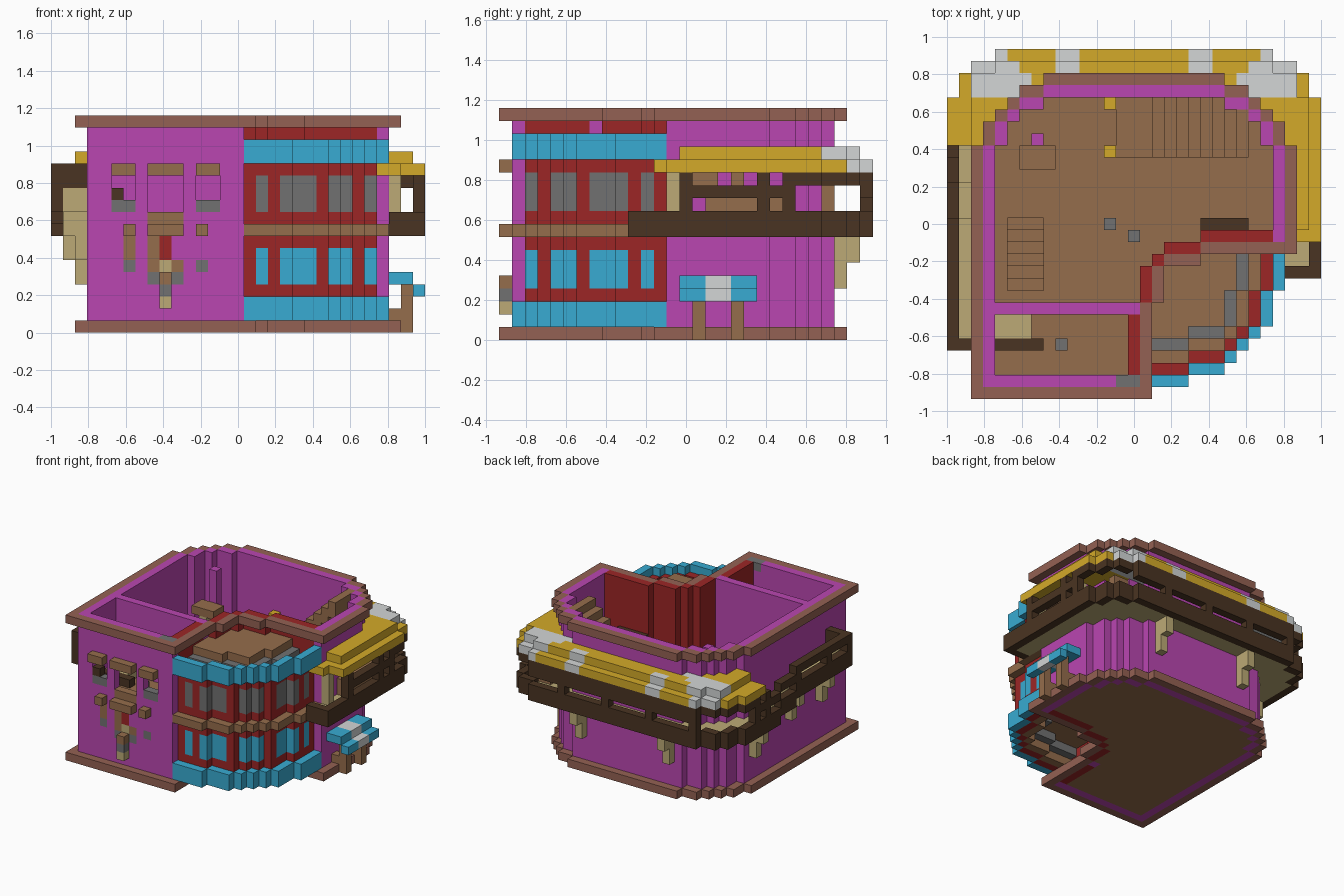
import bpy
import bmesh

U = 2 / 31                       # size of one block
OX, OY = -1.0, -29 * U / 2

default = bpy.data.objects.get("Cube")
if default:
    bpy.data.objects.remove(default, do_unlink=True)

PALETTE = {
    "magenta_wall": (186, 70, 177), "rose_trim": (148, 97, 83),
    "brown_wood": (149, 109, 76), "dark_wood": (74, 52, 34),
    "tan_wood": (188, 170, 118), "blue_paint": (56, 171, 210),
    "red_paint": (156, 38, 38), "gold_tile": (212, 170, 41),
    "grey_stone": (113, 113, 113), "pale_tile": (211, 214, 214),
}
NAMES = list(PALETTE)
MATS = []
for label, rgb in PALETTE.items():
    col = [((c / 255 + 0.055) / 1.055) ** 2.4 for c in rgb] + [1]
    mat = bpy.data.materials.new(label)
    mat.use_nodes = True
    mat.diffuse_color = col
    mat.node_tree.nodes["Principled BSDF"].inputs["Base Color"].default_value = col
    MATS.append(mat)

STEPS = [(1, 0, 0), (-1, 0, 0), (0, 1, 0), (0, -1, 0), (0, 0, 1), (0, 0, -1)]


def box(x0, x1, y0, y1, z0, z1):
    return {(x, y, z) for x in range(x0, x1 + 1)
            for y in range(y0, y1 + 1) for z in range(z0, z1 + 1)}


def rise(plan, z0, z1):
    return {(x, y, z) for x, y in plan for z in range(z0, z1 + 1)}


def near(c):
    return [(c[0] + s[0], c[1] + s[1]) for s in STEPS[:4]]


def shrink(plan):
    return {c for c in plan if all(n in plan for n in near(c))}


def build(name, *layers):
    """Make one mesh from (colour, cells) layers; later layers repaint earlier ones."""
    cells = {c: NAMES.index(colour) for colour, group in layers for c in group}
    bm = bmesh.new()
    cache = {}

    def vert(p):
        if p not in cache:
            cache[p] = bm.verts.new((OX + p[0] * U, OY + p[1] * U, p[2] * U))
        return cache[p]

    for c, m in cells.items():
        for s in STEPS:
            if tuple(a + b for a, b in zip(c, s)) in cells:
                continue
            ax = next(i for i in range(3) if s[i])
            b, d = (ax + 1) % 3, (ax + 2) % 3
            loop = []
            for p, q in ((0, 0), (1, 0), (1, 1), (0, 1)):
                v = list(c)
                v[ax] += s[ax] > 0
                v[b] += p
                v[d] += q
                loop.append(vert(tuple(v)))
            face = bm.faces.new(loop if s[ax] > 0 else loop[::-1])
            face.material_index = m
    mesh = bpy.data.meshes.new(name)
    bm.to_mesh(mesh)
    bm.free()
    for mat in MATS:
        mesh.materials.append(mat)
    bpy.context.collection.objects.link(bpy.data.objects.new(name, mesh))


# House footprint: rounded back corners, notch for the bay at front right
LEFT = {26: 8, 25: 6, 24: 5, 23: 4, 22: 3, 21: 3}


def right_end(y):
    if y > 11:
        return 30 - LEFT.get(y, 2)
    return 20 if y == 11 else 17 if y > 7 else 16


outer = {(x, y) for y in range(27) for x in range(LEFT.get(y, 2), right_end(y) + 1)}
body = shrink(outer)
room = shrink(body)
ring = body - room
notch = {(x, y) for x, y in ring if (x == 15 and 2 <= y <= 6)
         or (16 <= x <= 26 and 8 <= y <= 13)}
for label, z in (("base_trim", 0), ("roof_trim", 17)):
    build(label, ("rose_trim", rise(outer - body, z, z)))

# Front openings, and the frames set into them
openings = set()
for x0, x1 in ((5, 6), (8, 10), (12, 13)):
    openings |= box(x0, x1, 1, 1, 10, 12)
frames = box(8, 10, 1, 1, 9, 9) | box(8, 8, 1, 1, 5, 7) | box(10, 10, 1, 1, 5, 5) \
    | box(6, 6, 1, 1, 6, 7)
sills = box(5, 6, 1, 1, 10, 10) | box(12, 13, 1, 1, 10, 10) | box(6, 6, 1, 1, 5, 5) \
    | box(12, 12, 1, 1, 5, 5) | box(8, 8, 1, 1, 4, 4) | box(10, 10, 1, 1, 4, 4)
door = box(9, 9, 1, 1, 6, 7)
step = box(9, 9, 1, 1, 5, 5)
build("window_frames", ("brown_wood", frames))
build("window_sills", ("grey_stone", sills), ("dark_wood", box(5, 5, 1, 1, 11, 11)))
build("front_door", ("red_paint", door), ("tan_wood", step))

# Lintels and lantern standing out from the front
lintels = box(5, 6, 0, 0, 13, 13) | box(8, 10, 0, 0, 13, 13) | box(12, 13, 0, 0, 13, 13)
for x0, x1 in ((6, 6), (8, 10), (12, 12)):
    lintels |= box(x0, x1, 0, 0, 8, 8)
build("window_lintels", ("brown_wood", lintels))
build("front_lantern", ("brown_wood", box(9, 9, 0, 0, 4, 4)),
      ("grey_stone", box(9, 9, 0, 0, 3, 3)), ("tan_wood", box(9, 9, 0, 0, 2, 2)))

# Walls and floors
build("walls", ("magenta_wall", rise(ring, 0, 17) - openings - frames - sills - door - step),
      ("red_paint", rise(notch, 0, 17)), ("grey_stone", box(14, 15, 1, 1, 17, 17)))
build("dividing_wall", ("magenta_wall", box(4, 14, 7, 7, 1, 17)))
build("ground_floor", ("brown_wood", rise(room, 0, 0)))
stairwell = box(5, 7, 9, 14, 8, 8)
build("upper_floor", ("brown_wood", rise({c for c in room if c[1] != 7}, 8, 8) - stairwell))

# Curved bay: stepped arc given as runs of blocks (x0, x1, y0, y1)
RUNS = [(16, 19, 1, 1), (20, 22, 2, 2), (23, 23, 3, 3), (24, 24, 4, 4),
        (25, 25, 5, 5), (26, 26, 6, 8), (27, 27, 9, 12)]
band = {(x, y) for a, b, c, d in RUNS for x in range(a, b + 1) for y in range(c, d + 1)}
inside = {(x, y) for x in range(16, 27) for y in range(2, 13)
          if (x, y) not in body and (x, y) not in band
          and any(bx == x and by < y for bx, by in band)}
bay = {c for c in inside if any(n in band for n in near(c))}
panes = {c for c in bay if c[0] in (17, 19, 20, 21, 23, 24) or c in
         {(25, 7), (25, 8), (26, 9), (26, 11)}}
for label, z in (("bay_lower_band", 1), ("bay_upper_band", 14)):
    build(label, ("blue_paint", rise(band, z, z + 1)))
build("bay_middle_band", ("brown_wood", rise(band, 8, 8)))
build("bay_wall", ("red_paint", rise(bay, 1, 14)),
      ("blue_paint", rise(panes, 4, 6)), ("grey_stone", rise(panes, 10, 12)))

# Bay roof and floor, each in stepped rings
core = inside - bay
eave = {c for c in core if any(n in bay for n in near(c))}
core -= eave
gutter = {c for c in core if any(n in eave for n in near(c))}
core -= gutter
for label, z in (("bay_roof", 13), ("bay_floor", 1)):
    build(label, ("brown_wood", rise(eave, z, z) | rise(core, z + 2, z + 2)),
          ("grey_stone", rise(gutter, z + 1, z + 1)))

# Gallery round the back and sides, climbing along one side
EDGE = {28: 4, 27: 2, 26: 1, 25: 1}
deck = set()
for y in range(4, 29):
    for x in range(EDGE.get(y, 0), 31 - EDGE.get(y, 0)):
        if y > 20 or x < 3 or (x > 27 and y > 9):
            deck.add((x, y))
deck -= body
solid = deck | body | band
border = {c for c in deck if any(n not in solid for n in near(c))}


def level(x, y):
    if x > 2 or y > 17:
        return 8
    return 10 if y < 15 else 9


floor, rails = set(), set()
for x, y in deck:
    here = {(x, y)}
    f = level(x, y)
    if y == 4 and x > 0:
        floor |= rise(here, f, f + 1)
        rails |= rise(here, f + 2, f + 3)
    elif (x, y) not in border:
        floor |= rise(here, f, f)
    else:
        rails |= rise(here, f, f + 1)
        if y == 28 or (y < 23 and (x < 3 or y > 13)):
            rails |= rise(here, f + 3, f + 3)
            if (x + y) % 6 == 2 or y in (4, 22):
                rails |= rise(here, f + 2, max(f + 3, 12))
        if y > 21:
            rails |= rise(here, 12, 12)
build("gallery_floor", ("tan_wood", floor))
build("gallery_railing", ("dark_wood", rails))
build("gallery_post", ("tan_wood", box(28, 28, 13, 13, 9, 12) | box(28, 28, 20, 20, 12, 12)))
build("gallery_bench", ("brown_wood", box(28, 28, 16, 21, 9, 10)))
build("gallery_shelf", ("brown_wood", box(28, 28, 15, 16, 12, 12) | box(28, 28, 18, 18, 12, 12)))
build("gallery_crate", ("brown_wood", box(26, 27, 25, 25, 9, 11)))

# Tiled gallery roof with pale patches at the corners
cover = {c for c in deck if c[1] > 20 or (c[0] > 27 and c[1] > 12)}
upper = {c for c in cover - border if c[0] != 1 and c[1] > 13}
tiles = rise(cover, 13, 13) | rise(upper, 14, 14) | box(27, 28, 12, 12, 13, 13)
pale = {t for t in tiles if (abs(t[0] - 15) in (5, 6) and t[1] > 26)
        or (t[1] > 24 and t[1] - 17 <= abs(t[0] - 15) < 14)}
build("gallery_roof", ("gold_tile", tiles), ("pale_tile", pale))

# Brackets under the gallery
brackets = set()
for x in (9, 21):
    brackets |= box(x, x, 26, 26, 4, 7) | box(x, x, 27, 27, 6, 7)
for y in (6, 12, 19):
    f = level(0, y)
    brackets |= box(2, 2, y, y, f - 4, f - 1) | box(1, 1, y, y, f - 2, f - 1)
build("gallery_brackets", ("tan_wood", brackets))

# Side door canopy on posts
canopy = box(28, 29, 14, 19, 4, 4) | box(30, 30, 14, 19, 3, 3)
build("side_canopy", ("blue_paint", canopy),
      ("pale_tile", {c for c in canopy if c[1] in (16, 17)}))
posts = set()
for y in (15, 18):
    posts |= box(29, 29, y, y, 0, 3) | box(28, 28, y, y, 1, 1)
build("canopy_posts", ("brown_wood", posts))

# Two flights of stairs
flight = set()
for x in range(14, 25):
    top = max(9, x - 7)
    flight |= box(x, x, 20, 24, max(9, top - 1), top)
build("upper_stairs", ("brown_wood", flight))
lower = set()
for y in range(9, 15):
    lower |= box(5, 7, y, y, y - 8, y - 7)
build("lower_stairs", ("brown_wood", lower))

# Upper room furnishings
build("stair_lamps", ("gold_tile", box(13, 13, 20, 20, 9, 11) | box(13, 13, 24, 24, 9, 11)))
build("chimney_pillar", ("magenta_wall", box(7, 7, 21, 21, 9, 16)))
build("table", ("brown_wood", box(6, 8, 19, 20, 12, 12)), ("tan_wood", box(7, 7, 19, 19, 9, 11)))
build("shelf", ("dark_wood", box(21, 24, 14, 14, 11, 11)))
build("stools", ("grey_stone", box(13, 13, 14, 14, 9, 10) | box(15, 15, 13, 13, 9, 10)))
build("bench", ("tan_wood", box(4, 6, 5, 6, 9, 9)), ("dark_wood", box(4, 7, 4, 4, 9, 9)))
build("front_stool", ("grey_stone", box(9, 9, 4, 4, 9, 9)))
